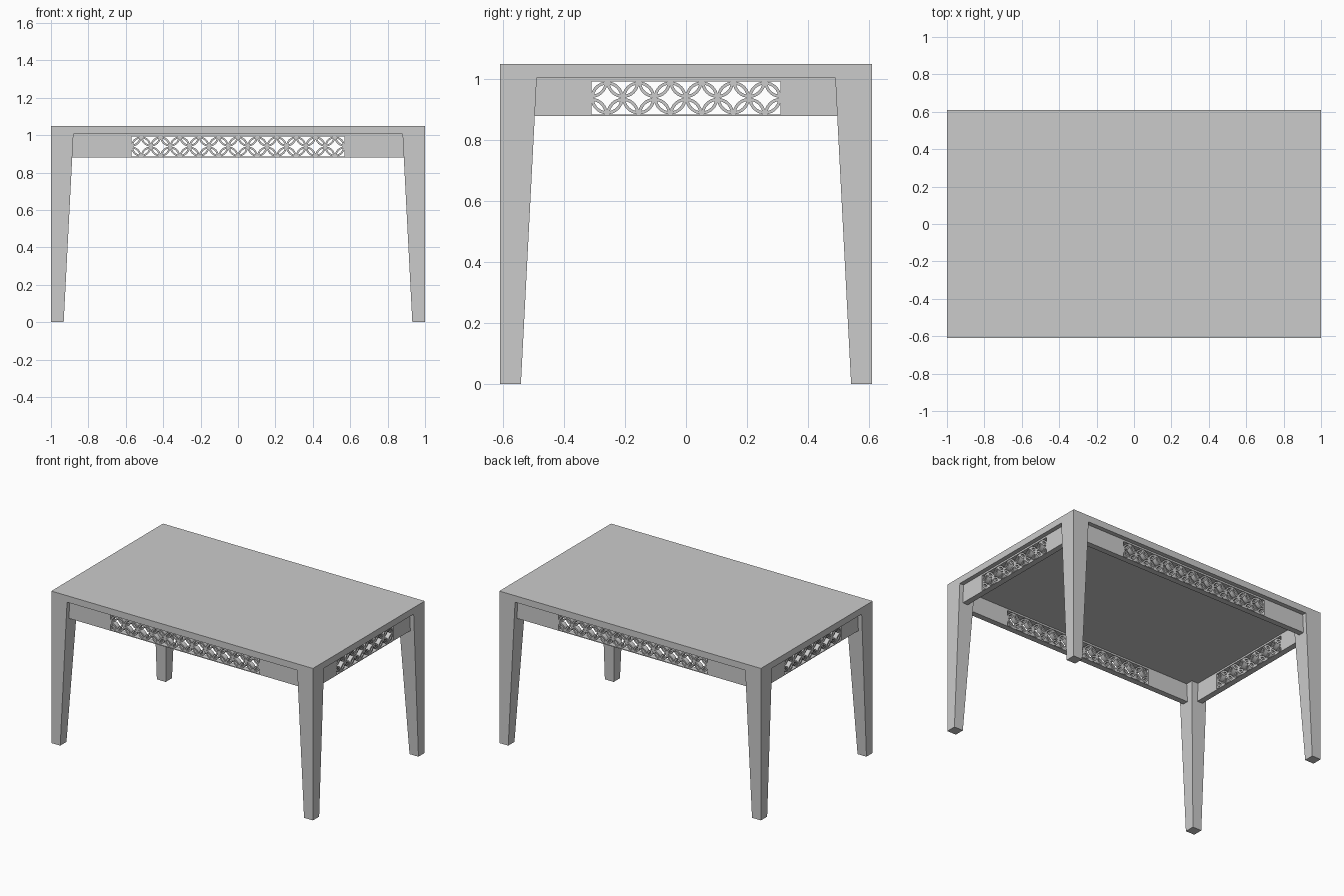
import bpy, bmesh, math
from mathutils import Vector

if "Cube" in bpy.data.objects:
    bpy.data.objects.remove(bpy.data.objects["Cube"])

HX, HY, TOP, UNDER = 1.0, 0.61, 1.05, 1.005      # table size
LEG_TOP, LEG_FOOT = 0.12, 0.068                   # leg widths
APRON_Z = 0.88
WIN_LOW, WIN_HIGH = 0.885, 0.993                  # pierced window
PITCH, R_IN, R_OUT = 0.1036, 0.044, 0.054         # ring pattern


def finish(bm, name):
    bmesh.ops.recalc_face_normals(bm, faces=bm.faces)
    mesh = bpy.data.meshes.new(name)
    bm.to_mesh(mesh)
    bm.free()
    obj = bpy.data.objects.new(name, mesh)
    bpy.context.collection.objects.link(obj)
    return obj


def grid_faces(bm, us, vs, place, skip=()):
    pts = [[bm.verts.new(place(u, v)) for v in vs] for u in us]
    return {(i, j): bm.faces.new((pts[i][j], pts[i + 1][j], pts[i + 1][j + 1], pts[i][j + 1]))
            for i in range(len(us) - 1) for j in range(len(vs) - 1) if (i, j) not in skip}


def extrude(bm, faces, offset):
    res = bmesh.ops.extrude_face_region(bm, geom=faces, use_keep_orig=True)
    moved = [g for g in res["geom"] if isinstance(g, bmesh.types.BMVert)]
    bmesh.ops.translate(bm, verts=moved, vec=Vector(offset))
    return moved


# Tabletop slab with tapered corner legs flowing from it
bm = bmesh.new()
xs = [-HX, -HX + LEG_TOP, HX - LEG_TOP, HX]
ys = [-HY, -HY + LEG_TOP, HY - LEG_TOP, HY]
cells = grid_faces(bm, xs, ys, lambda x, y: (x, y, UNDER))
extrude(bm, list(cells.values()), (0, 0, TOP - UNDER))
for i in (0, 2):
    for j in (0, 2):
        corner = cells[(i, j)]
        foot = extrude(bm, [corner], (0, 0, -UNDER))
        taper = LEG_TOP - LEG_FOOT
        for v in foot:
            if abs(v.co.x) < HX - 0.01:
                v.co.x += math.copysign(taper, v.co.x)
            if abs(v.co.y) < HY - 0.01:
                v.co.y += math.copysign(taper, v.co.y)
        bm.faces.remove(corner)
finish(bm, "tabletop_and_legs")


def apron(name, half_len, rings):
    # Board with a rectangular window
    half_win = rings * PITCH / 2
    depth = 0.04
    bm = bmesh.new()
    faces = grid_faces(bm, [-half_len, -half_win, half_win, half_len],
                       [APRON_Z, WIN_LOW, WIN_HIGH, UNDER],
                       lambda u, v: (u, -depth / 2, v), skip={(1, 1)})
    extrude(bm, list(faces.values()), (0, depth, 0))
    return finish(bm, name)


def arc(bm, cx, cz, start, end, depth):
    # Flat curved band, extruded
    n = max(8, round((end - start) / math.tau * 32))
    angles = [start + (end - start) * k / n for k in range(n + 1)]
    faces = grid_faces(bm, angles, [R_IN, R_OUT], lambda a, r: (
        cx + r * math.cos(a), -depth / 2, cz + r * math.sin(a)))
    group = list(faces.values())
    merged = list({v for f in group for v in f.verts})
    bmesh.ops.remove_doubles(bm, verts=merged, dist=1e-5)
    extrude(bm, [f for f in group if f.is_valid], (0, depth, 0))


def lattice(name, rings):
    # Row of full rings overlapped by half rings along both edges
    bm = bmesh.new()
    half = rings * PITCH / 2
    mid = (WIN_LOW + WIN_HIGH) / 2
    pi = math.pi
    for k in range(rings):
        arc(bm, -half + (k + 0.5) * PITCH, mid, 0, 2 * pi, 0.034)
    for k in range(rings + 1):
        lo = pi / 2 if k == rings else 0
        hi = pi / 2 if k == 0 else pi
        arc(bm, -half + k * PITCH, WIN_LOW, lo, hi, 0.033)
        arc(bm, -half + k * PITCH, WIN_HIGH, 2 * pi - hi, 2 * pi - lo, 0.033)
    obj = finish(bm, name)
    bpy.ops.object.select_all(action='DESELECT')
    obj.select_set(True)
    bpy.context.view_layer.objects.active = obj
    bpy.ops.object.shade_smooth_by_angle()
    return obj


# Four aprons with their pierced panels
sides = [("front", 0, (0, -0.56, 0), 0.89, 11), ("right", 90, (0.95, 0, 0), 0.50, 6),
         ("back", 180, (0, 0.56, 0), 0.89, 11), ("left", 270, (-0.95, 0, 0), 0.50, 6)]
for side, turn, loc, half_len, rings in sides:
    for obj in (apron(side + "_apron", half_len, rings), lattice(side + "_lattice", rings)):
        obj.rotation_euler.z = math.radians(turn)
        obj.location = loc
